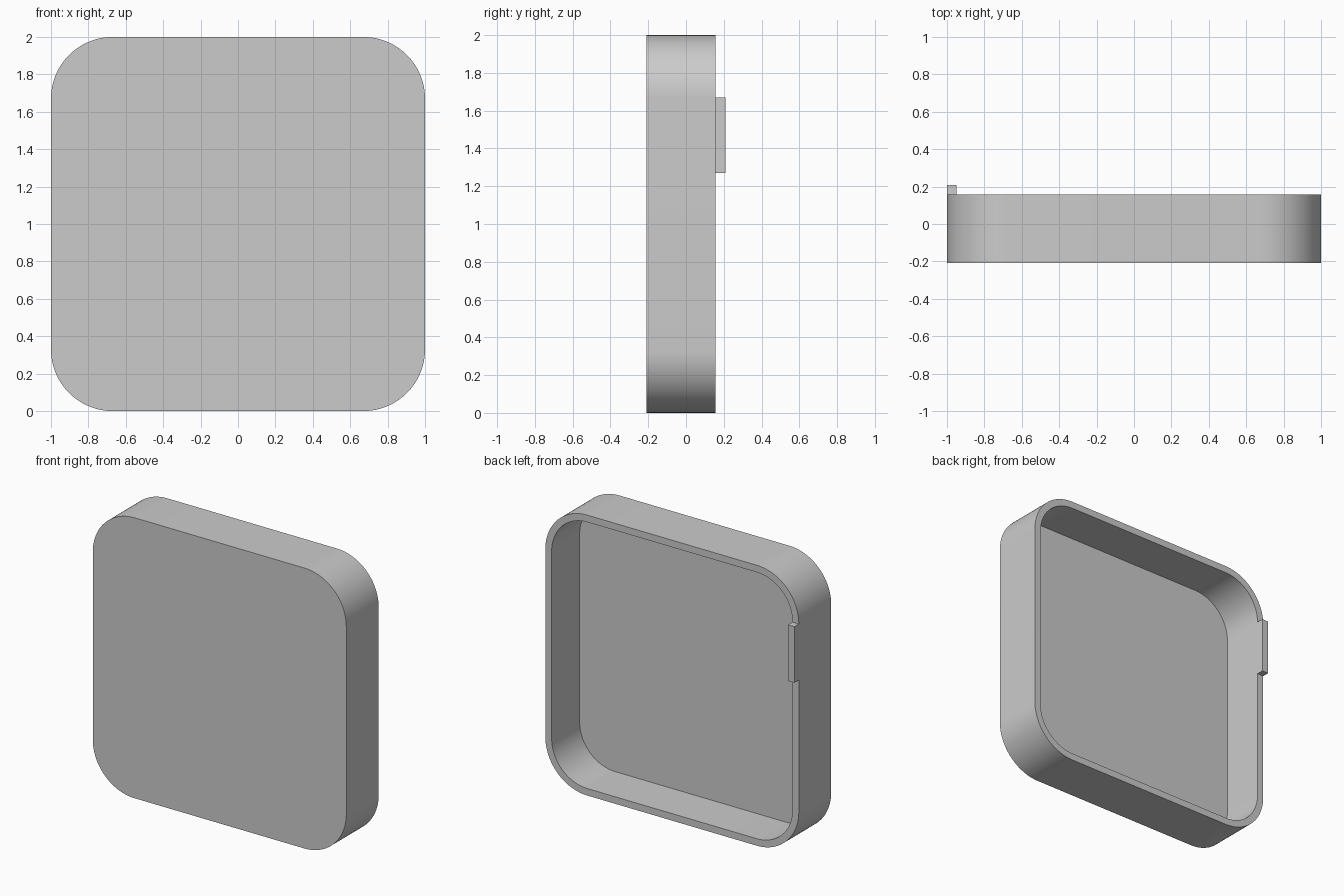
import bpy, bmesh, math

cube = bpy.data.objects.get("Cube")
if cube:
    bpy.data.objects.remove(cube, do_unlink=True)

WALL = 0.05
RADIUS = 0.33
FRONT, RIM, TAB_END = -0.208, 0.157, 0.208
STEPS = 24

grey = bpy.data.materials.new("plain grey")
grey.use_nodes = True
grey.diffuse_color = (0.6, 0.6, 0.6, 1)
grey.node_tree.nodes["Principled BSDF"].inputs["Base Color"].default_value = (0.6, 0.6, 0.6, 1)


def add_object(name, bm):
    bmesh.ops.recalc_face_normals(bm, faces=bm.faces)
    mesh = bpy.data.meshes.new(name)
    bm.to_mesh(mesh)
    bm.free()
    mesh.materials.append(grey)
    obj = bpy.data.objects.new(name, mesh)
    bpy.context.collection.objects.link(obj)
    return obj


def rounded_loop(bm, inset, y):
    """Ring of vertices around a rounded square facing the y axis."""
    radius, centre = RADIUS - inset, 1 - RADIUS
    ring = []
    for corner, (sx, sz) in enumerate([(1, 1), (-1, 1), (-1, -1), (1, -1)]):
        for i in range(STEPS + 1):
            a = math.pi / 2 * (corner + i / STEPS)
            ring.append(bm.verts.new((sx * centre + radius * math.cos(a), y,
                                      1 + sz * centre + radius * math.sin(a))))
    return ring


# Shallow tray: front panel, outer wall, rim, inner wall and floor
bm = bmesh.new()
rings = [rounded_loop(bm, inset, y) for inset, y in
         [(0, FRONT), (0, RIM), (WALL, RIM), (WALL, FRONT + WALL)]]
for a, b in zip(rings, rings[1:]):
    for i in range(len(a)):
        j = (i + 1) % len(a)
        bm.faces.new((a[i], a[j], b[j], b[i]))
bm.faces.new(rings[0])
bm.faces.new(rings[-1])
tray = add_object("tray", bm)
bpy.context.view_layer.objects.active = tray
tray.select_set(True)
bpy.ops.object.shade_smooth_by_angle(angle=math.radians(30))

# Small locking tab standing on the rim
bm = bmesh.new()
bmesh.ops.create_cube(bm, size=1)
for v in bm.verts:
    v.co.x = -1 + (v.co.x + 0.5) * WALL
    v.co.y = RIM if v.co.y < 0 else TAB_END
    v.co.z = 1.47 + v.co.z * 0.4
add_object("rim_tab", bm)
